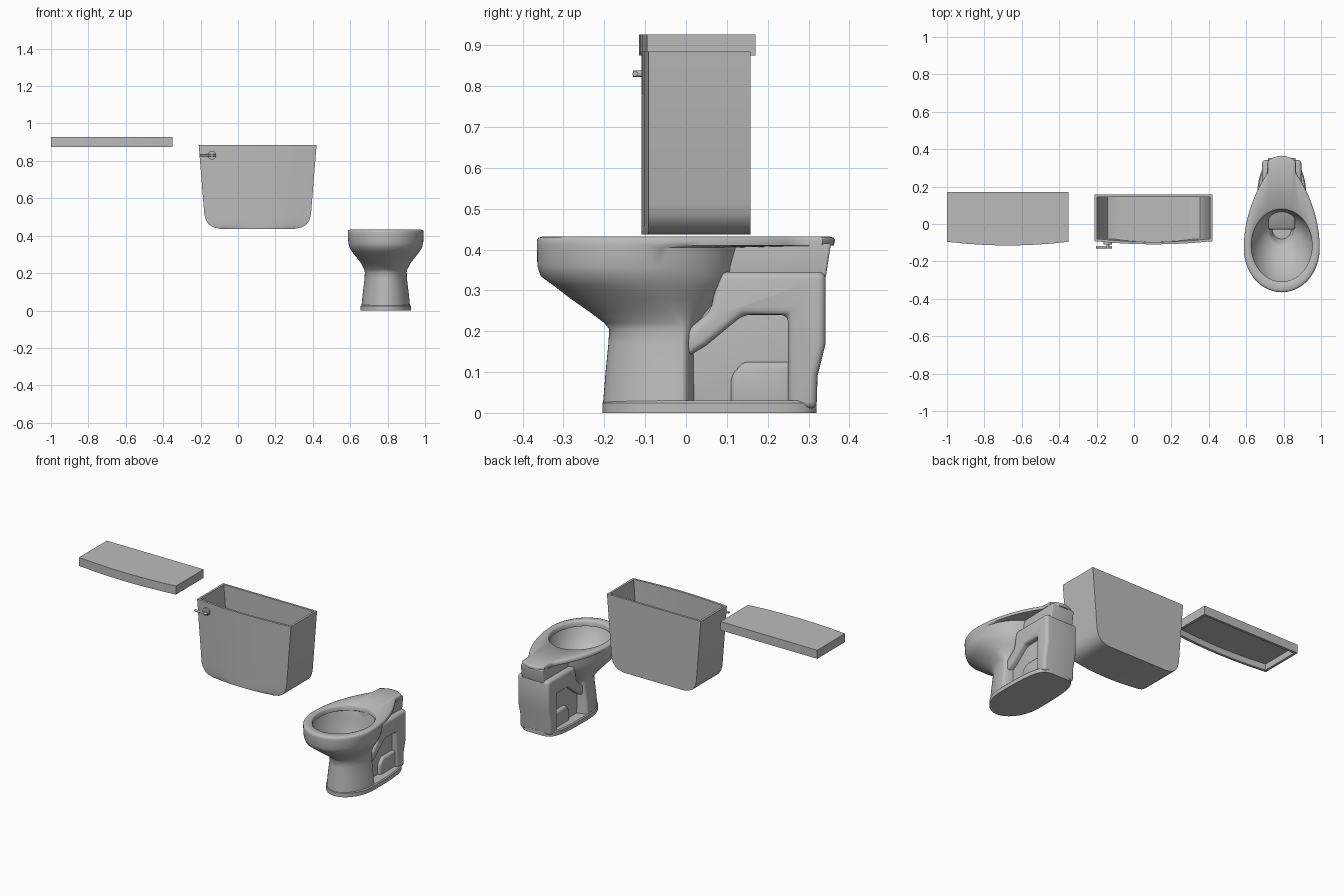
import bpy, bmesh
from math import sin, cos, pi, radians
from mathutils import Matrix

cube = bpy.data.objects.get("Cube")
if cube:
    bpy.data.objects.remove(cube, do_unlink=True)

grey = bpy.data.materials.new("grey_ceramic")
grey.use_nodes = True
COLOUR = (0.5, 0.5, 0.5, 1)
grey.diffuse_color = COLOUR
grey.node_tree.nodes["Principled BSDF"].inputs["Base Color"].default_value = COLOUR


def finish(name, bm, bevel=0, angle=35):
    bmesh.ops.recalc_face_normals(bm, faces=bm.faces)
    mesh = bpy.data.meshes.new(name)
    bm.to_mesh(mesh)
    bm.free()
    mesh.materials.append(grey)
    obj = bpy.data.objects.new(name, mesh)
    bpy.context.collection.objects.link(obj)
    bpy.ops.object.select_all(action="DESELECT")
    obj.select_set(True)
    bpy.context.view_layer.objects.active = obj
    if bevel:
        mod = obj.modifiers.new("rounded_edges", "BEVEL")
        mod.width, mod.segments, mod.limit_method = bevel, 4, "ANGLE"
        bpy.ops.object.modifier_apply(modifier=mod.name)
    bpy.ops.object.shade_smooth_by_angle(angle=radians(angle))
    return obj


def loft(name, rings, angle=35):
    """Skin a list of equal-length point rings and cap both ends."""
    bm = bmesh.new()
    loops = [[bm.verts.new(p) for p in ring] for ring in rings]
    for a, b in zip(loops, loops[1:]):
        for i in range(len(a)):
            j = (i + 1) % len(a)
            bm.faces.new((a[i], a[j], b[j], b[i]))
    bm.faces.new(loops[0])
    bm.faces.new(loops[-1])
    return finish(name, bm, angle=angle)


def slab(name, profile, half, cx, bevel):
    """Extrude a (y, z) side profile symmetrically across x."""
    bm = bmesh.new()
    face = bm.faces.new([bm.verts.new((cx - half, y, z)) for y, z in profile])
    ext = bmesh.ops.extrude_face_region(bm, geom=[face])
    verts = [v for v in ext["geom"] if isinstance(v, bmesh.types.BMVert)]
    bmesh.ops.translate(bm, vec=(2 * half, 0, 0), verts=verts)
    return finish(name, bm, bevel)


def rod(name, radius, depth, location, axis, scale=(1, 1, 1)):
    bm = bmesh.new()
    bmesh.ops.create_cone(bm, cap_ends=True, segments=20, radius1=radius,
                          radius2=radius, depth=depth)
    bm.transform(Matrix.Translation(location) @ Matrix.Diagonal((*scale, 1))
                 @ Matrix.Rotation(pi / 2, 4, axis))
    return finish(name, bm)


# Tank and lid share a box section with a bowed front
def bowed(cx, half, z, back, front, bow, steps=6):
    ring = [(cx + half, back, z), (cx - half, back, z)]
    for i in range(steps + 1):
        u = 2 * i / steps - 1
        ring.append((cx + half * u, front - bow * (1 - u * u), z))
    return ring


LID_X, TANK_X, BOWL_X = -0.675, 0.105, 0.79
loft("tank_lid", [bowed(LID_X, h, z, b, f, 0.02) for h, z, b, f in (
    (0.31, 0.912, 0.155, -0.08), (0.31, 0.875, 0.155, -0.08),
    (0.325, 0.875, 0.17, -0.095), (0.325, 0.927, 0.17, -0.095))], 25)

outer = [(0.2, 0.437), (0.235, 0.444), (0.26, 0.459), (0.276, 0.482),
         (0.285, 0.512), (0.315, 0.885)]
tank_rings = [bowed(TANK_X, h, z, 0.158, -0.092, 0.017) for h, z in outer]
tank_rings += [bowed(TANK_X, h - 0.013, max(z, 0.45) + (0 if z > 0.8 else 0.006),
                     0.145, -0.079, 0.017) for h, z in reversed(outer)]
loft("tank", tank_rings, 30)

# Flush lever on the front of the tank
rod("lever_hub", 0.023, 0.014, (-0.14, -0.102, 0.83), "X")
rod("lever_stem", 0.008, 0.03, (-0.14, -0.115, 0.83), "X")
rod("lever_handle", 0.006, 0.085, (-0.16, -0.124, 0.83), "Y", (1, 1.2, 1))


# Bowl rings: half ellipses front and rear, optionally pinched into a tail
def egg(z, yc, front, rear, half, tail=False, n=72):
    ring = []
    for i in range(n):
        t = 2 * pi * i / n
        c, s = cos(t), sin(t)
        w = abs(c)
        if tail and s > 0:
            w = max(w ** 1.8, 0.37 * min(1, 3 * w))
        x = half * w * (1 if c > 0 else -1)
        ring.append((BOWL_X + x, yc + s * (rear if s > 0 else front), z))
    return ring


loft("bowl", [egg(*r) for r in (
    # pedestal
    (0.0, -0.01, 0.195, 0.035, 0.132), (0.1, -0.01, 0.187, 0.035, 0.122),
    (0.17, -0.01, 0.18, 0.035, 0.113), (0.205, -0.01, 0.178, 0.04, 0.112),
    # underside of the bowl
    (0.22, -0.02, 0.18, 0.06, 0.115), (0.25, -0.05, 0.19, 0.12, 0.13),
    (0.28, -0.08, 0.203, 0.175, 0.153), (0.31, -0.105, 0.217, 0.22, 0.177),
    (0.335, -0.125, 0.231, 0.25, 0.193), (0.36, -0.13, 0.234, 0.257, 0.2),
    (0.405, -0.13, 0.235, 0.27, 0.203),
    # rim and rear deck
    (0.41, -0.13, 0.235, 0.492, 0.203, True), (0.423, -0.13, 0.235, 0.495, 0.203, True),
    (0.429, -0.13, 0.231, 0.491, 0.199, True), (0.432, -0.13, 0.222, 0.482, 0.19, True),
    # basin
    (0.432, -0.115, 0.2, 0.2, 0.169), (0.425, -0.115, 0.193, 0.193, 0.162),
    (0.4, -0.115, 0.193, 0.193, 0.162), (0.395, -0.115, 0.205, 0.2, 0.172),
    (0.35, -0.11, 0.19, 0.185, 0.16), (0.3, -0.09, 0.165, 0.16, 0.135),
    (0.25, -0.065, 0.125, 0.12, 0.103), (0.22, -0.045, 0.075, 0.075, 0.07),
    (0.21, -0.04, 0.065, 0.065, 0.06), (0.13, -0.03, 0.05, 0.05, 0.05))], 50)


# Foot plate with rounded rear corners
def foot(z, grow):
    ring = []
    for i in range(64):
        t = 2 * pi * i / 64
        c, s = cos(t), sin(t)
        if s > 0:
            c = abs(c) ** 0.4 * (1 if c > 0 else -1)
            s = s ** 0.6
        ring.append((BOWL_X + (0.135 + grow) * c,
                     -0.01 + s * ((0.33 if s > 0 else 0.195) + grow), z))
    return ring


loft("foot_plate", [foot(0, 0), foot(0.024, 0), foot(0.03, -0.006)])

# Rear support: recessed core, raised arch, trapway bulge and neck
slab("rear_core", [(-0.03, 0.01), (-0.03, 0.24), (0.1, 0.3), (0.31, 0.3),
                   (0.31, 0.01)], 0.07, BOWL_X, 0.01)
slab("rear_arch", [(0.32, 0.01), (0.322, 0.09), (0.342, 0.17), (0.342, 0.345),
                   (0.08, 0.345), (0.06, 0.25), (0.0, 0.2), (0.0, 0.135),
                   (0.05, 0.165), (0.14, 0.24), (0.25, 0.24), (0.25, 0.01)],
     0.105, BOWL_X, 0.018)
slab("trapway", [(0.11, 0.01), (0.11, 0.09), (0.14, 0.125), (0.27, 0.125),
                 (0.27, 0.01)], 0.088, BOWL_X, 0.015)
slab("deck_neck", [(0.08, 0.33), (0.08, 0.415), (0.355, 0.415), (0.342, 0.33)],
     0.074, BOWL_X, 0.006)
